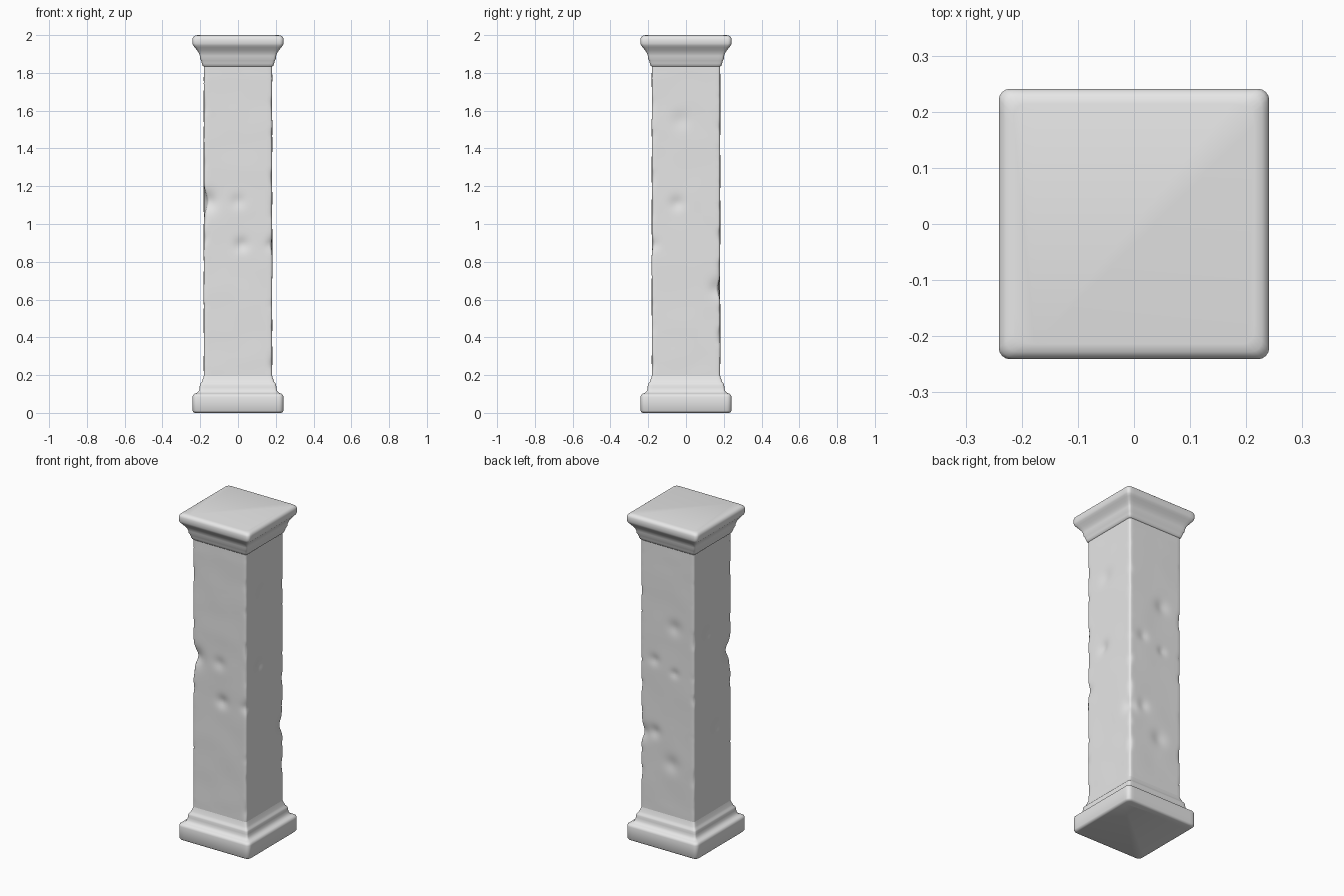
import bpy, bmesh, math
from mathutils import Vector, noise

stone = bpy.data.materials.new("pale grey stone")
stone.diffuse_color = (0.8, 0.8, 0.8, 1)

SIDE, ARC = 22, 4


def rounded_square(h, r):
    """Outline of a rounded square with half width h and corner radius r."""
    pts = []
    for k in range(4):
        a0 = k * math.pi / 2
        c, s = math.cos(a0), math.sin(a0)
        local = [(h, -(h - r) + 2 * (h - r) * i / SIDE) for i in range(SIDE)]
        local += [(h - r + r * math.cos(j * math.pi / 2 / ARC),
                   h - r + r * math.sin(j * math.pi / 2 / ARC)) for j in range(ARC)]
        pts += [(x * c - y * s, x * s + y * c) for x, y in local]
    return pts


def loft(name, rings, wear=None):
    """Skin rings of (z, half width, corner radius) and close both ends."""
    bm = bmesh.new()
    loops = []
    for z, h, r in rings:
        loop = []
        for x, y in rounded_square(h, r):
            p = Vector((x, y, z))
            loop.append(bm.verts.new(wear(p) if wear else p))
        loops.append(loop)
    for a, b in zip(loops, loops[1:]):
        n = len(a)
        for i in range(n):
            bm.faces.new((a[i], a[(i + 1) % n], b[(i + 1) % n], b[i]))
    bm.faces.new(loops[0][::-1])
    bm.faces.new(loops[-1])
    me = bpy.data.meshes.new(name)
    bm.to_mesh(me)
    bm.free()
    me.materials.append(stone)
    ob = bpy.data.objects.new(name, me)
    bpy.context.collection.objects.link(ob)
    bpy.ops.object.select_all(action='DESELECT')
    ob.select_set(True)
    bpy.context.view_layer.objects.active = ob
    bpy.ops.object.shade_smooth_by_angle(angle=math.radians(50))
    return ob


# Dents and chipped edges: x, y, z, radius, depth
DENTS = [
    (0.0, -0.18, 1.12, 0.035, 0.008), (0.02, -0.18, 0.89, 0.035, 0.012),
    (-0.18, -0.18, 1.12, 0.055, 0.028), (0.18, -0.18, 0.89, 0.03, 0.010),
    (0.18, -0.05, 1.11, 0.035, 0.010), (0.18, -0.03, 1.55, 0.045, 0.006),
    (0.18, 0.18, 0.66, 0.045, 0.018), (-0.05, 0.18, 1.35, 0.04, 0.009),
    (0.09, 0.18, 1.12, 0.03, 0.009), (-0.05, 0.18, 1.07, 0.025, 0.008),
    (0.09, 0.18, 0.68, 0.035, 0.011), (-0.03, 0.18, 0.51, 0.045, 0.009),
    (-0.18, 0.05, 1.3, 0.04, 0.008), (-0.18, -0.04, 0.7, 0.04, 0.008),
]


def worn(p):
    inward = Vector((-p.x, -p.y, 0)).normalized()
    depth = 0.0
    for x, y, z, r, d in DENTS:
        depth += d * math.exp(-(p - Vector((x, y, z))).length_squared / (r * r))
    corner = min(abs(p.x), abs(p.y)) / 0.18
    fade = min(1, max(0, (p.z - 0.2) / 0.05), max(0, (1.82 - p.z) / 0.05))
    edge = max(0, (corner - 0.88) / 0.12)
    depth += fade * edge * max(0, noise.noise(p * 13)) * 0.012
    depth += fade * 0.0015 * noise.noise(p * 7)
    return p + inward * depth


# Worn square shaft
N = 130
loft("shaft", [(0.17 + 1.68 * i / N, 0.181, 0.012) for i in range(N + 1)], worn)

# Plinth block with stepped moulding
loft("base", [
    (0.0, 0.228, 0.02), (0.004, 0.236, 0.022), (0.012, 0.241, 0.024),
    (0.085, 0.241, 0.024), (0.095, 0.238, 0.022), (0.101, 0.230, 0.02),
    (0.104, 0.221, 0.018), (0.11, 0.212, 0.015), (0.12, 0.206, 0.012),
    (0.135, 0.203, 0.012), (0.148, 0.202, 0.012), (0.156, 0.199, 0.012),
    (0.162, 0.193, 0.012), (0.172, 0.189, 0.012), (0.185, 0.184, 0.012),
    (0.20, 0.180, 0.012)])

# Flaring capital with a soft-edged top slab
loft("capital", [
    (1.832, 0.180, 0.012), (1.838, 0.187, 0.012), (1.85, 0.191, 0.012),
    (1.865, 0.195, 0.012), (1.875, 0.200, 0.012), (1.89, 0.202, 0.012),
    (1.905, 0.207, 0.012), (1.92, 0.217, 0.014), (1.935, 0.229, 0.016),
    (1.945, 0.237, 0.018), (1.955, 0.241, 0.02), (1.98, 0.241, 0.02),
    (1.99, 0.237, 0.02), (1.997, 0.228, 0.02), (2.0, 0.214, 0.02)])
